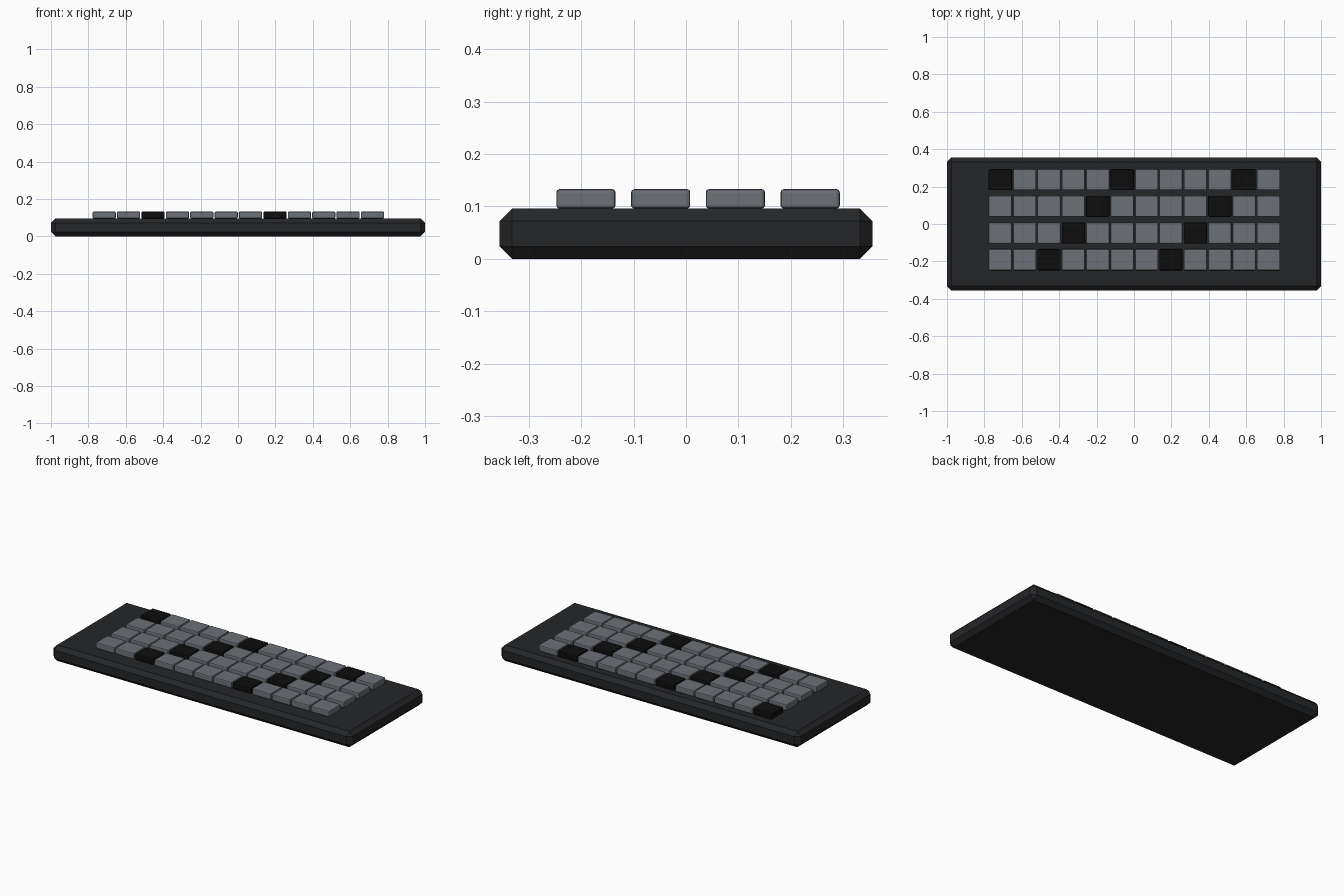
import bpy, bmesh

if "Cube" in bpy.data.objects:
    bpy.data.objects.remove(bpy.data.objects["Cube"])


def material(name, rgb):
    m = bpy.data.materials.new(name)
    m.diffuse_color = (*rgb, 1)
    m.use_nodes = True
    m.node_tree.nodes["Principled BSDF"].inputs["Base Color"].default_value = m.diffuse_color
    return m


def chamfered_box(name, size, centre, width, segments, mat):
    bm = bmesh.new()
    bmesh.ops.create_cube(bm, size=1)
    bmesh.ops.scale(bm, vec=size, verts=bm.verts)
    bmesh.ops.bevel(bm, geom=bm.edges[:], offset=width, segments=segments,
                    profile=0.5, affect='EDGES')
    mesh = bpy.data.meshes.new(name)
    bm.to_mesh(mesh)
    bm.free()
    mesh.materials.append(mat)
    obj = bpy.data.objects.new(name, mesh)
    obj.location = centre
    bpy.context.collection.objects.link(obj)
    return obj


case_mat = material("case_dark", (0.018, 0.019, 0.021))
grey_mat = material("key_grey", (0.15, 0.165, 0.185))
black_mat = material("key_black", (0.004, 0.004, 0.004))

# Keyboard case with chamfered edges
CASE_H = 0.096
chamfered_box("keyboard_case", (2, 0.712, CASE_H), (0, 0, CASE_H / 2), 0.024, 1, case_mat)

# Four rows of twelve keycaps, with dark keys on every fifth diagonal
KEY = (0.124, 0.113, 0.037)
for row in range(4):
    for col in range(12):
        dark = (row + col) % 5 == 0
        chamfered_box(f"key_{row + 1}_{col + 1}", KEY,
                      ((col - 5.5) * 0.1304 + 0.002, 0.237 - row * 0.1427, CASE_H + KEY[2] / 2),
                      0.006, 2, black_mat if dark else grey_mat)
